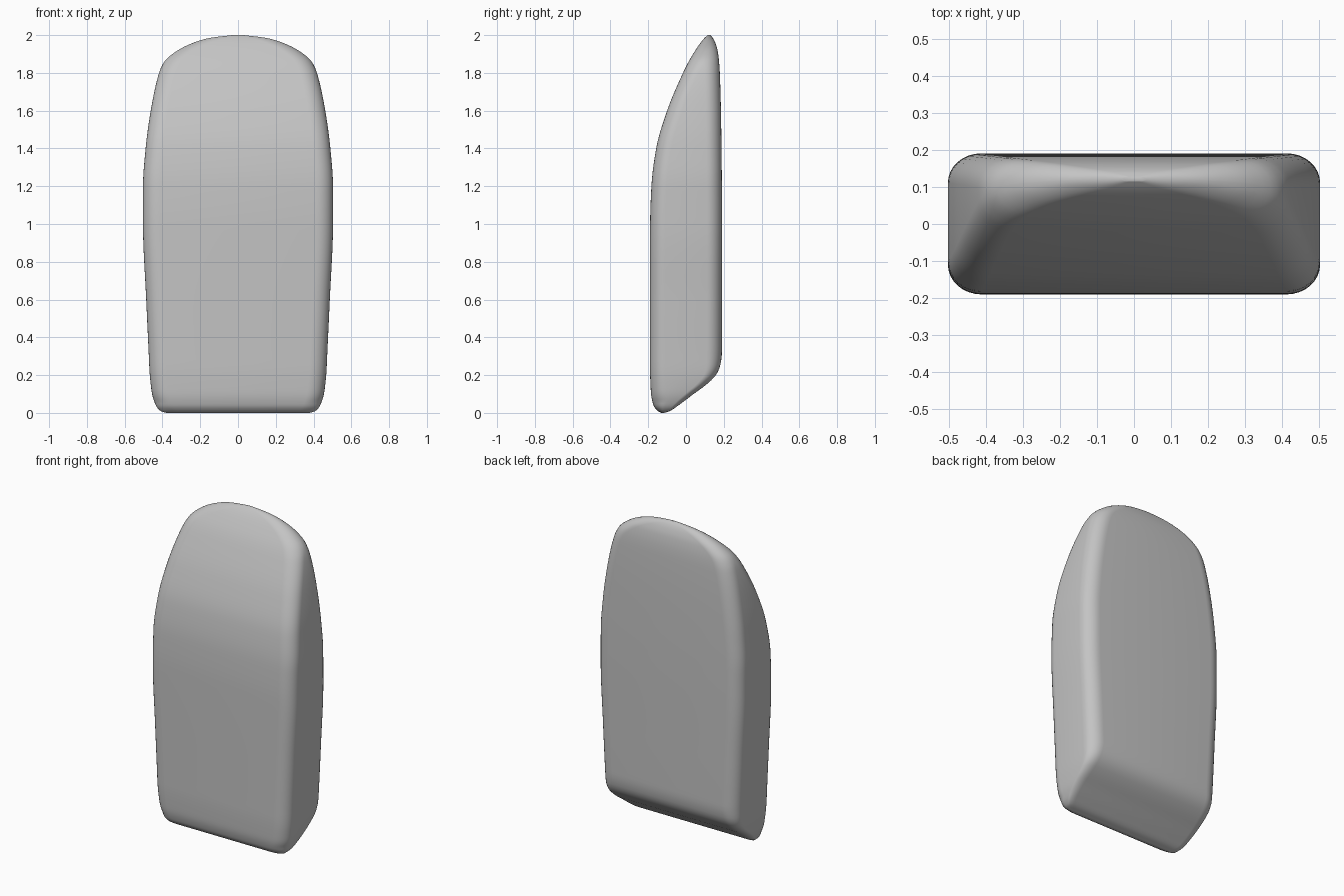
import bpy, bmesh, math

if "Cube" in bpy.data.objects:
    bpy.data.objects.remove(bpy.data.objects["Cube"])

# Profiles by height: (z, half width, front y, back y)
KEYS = [
    (0.00, 0.38, -0.130, -0.115), (0.01, 0.41, -0.150, -0.085),
    (0.04, 0.435, -0.172, -0.040), (0.10, 0.455, -0.185, 0.040),
    (0.15, 0.462, -0.188, 0.108), (0.20, 0.467, -0.190, 0.158),
    (0.25, 0.470, -0.191, 0.181), (0.32, 0.473, -0.191, 0.190),
    (0.60, 0.486, -0.191, 0.191), (1.00, 0.503, -0.190, 0.191),
    (1.20, 0.503, -0.183, 0.190), (1.40, 0.489, -0.158, 0.188),
    (1.60, 0.462, -0.100, 0.185), (1.80, 0.418, -0.016, 0.179),
    (1.86, 0.390, 0.014, 0.175), (1.92, 0.318, 0.050, 0.167),
    (1.96, 0.235, 0.077, 0.155), (1.985, 0.150, 0.098, 0.142),
    (2.00, 0.030, 0.115, 0.128),
]


def sample(z, col):
    """Smooth monotone interpolation of one profile column."""
    def slope(i):
        return (KEYS[i + 1][col] - KEYS[i][col]) / (KEYS[i + 1][0] - KEYS[i][0])

    def tangent(i):
        if i == 0 or i == len(KEYS) - 1:
            return slope(min(i, len(KEYS) - 2))
        a, b = slope(i - 1), slope(i)
        return 2 * a * b / (a + b) if a * b > 0 else 0.0

    i = max(k for k in range(len(KEYS) - 1) if KEYS[k][0] <= z)
    h = KEYS[i + 1][0] - KEYS[i][0]
    t = (z - KEYS[i][0]) / h
    return ((2*t**3 - 3*t**2 + 1) * KEYS[i][col] + (t**3 - 2*t**2 + t) * h * tangent(i)
            + (3*t**2 - 2*t**3) * KEYS[i + 1][col] + (t**3 - t**2) * h * tangent(i + 1))


def section(z, steps=8):
    """Rounded rectangle at height z."""
    w, yf, yb = (sample(z, c) for c in (1, 2, 3))
    th = yb - yf
    soft = min(1.0, 0.35 + 2.2 * z)          # crisper sides on the slanted underside
    rx, ry = min(0.09, w * 0.6), min(0.08, th * 0.48)
    corners = [(1, yb, 1, 0, soft), (-1, yb, 1, 90, soft),
               (-1, yf, -1, 180, 1), (1, yf, -1, 270, 1)]
    pts = []
    for sx, y, sy, start, k in corners:
        for s in range(steps + 1):
            a = math.radians(start + 90 * s / steps)
            pts.append((sx * (w - rx * k) + rx * k * math.cos(a),
                        y - sy * ry * k + ry * k * math.sin(a), z))
    return pts


# Rounded slab body, lofted from bottom to top
bm = bmesh.new()
N = 90
rings = []
for i in range(N + 1):
    z = 1 - math.cos(math.pi * i / N)
    rings.append([bm.verts.new(p) for p in section(min(z, 2.0))])
for lo, hi in zip(rings, rings[1:]):
    n = len(lo)
    for j in range(n):
        bm.faces.new((lo[j], lo[(j + 1) % n], hi[(j + 1) % n], hi[j]))
bm.faces.new(rings[0][::-1])
bm.faces.new(rings[-1])
bmesh.ops.recalc_face_normals(bm, faces=bm.faces)

mesh = bpy.data.meshes.new("slab_body")
bm.to_mesh(mesh)
bm.free()
body = bpy.data.objects.new("slab_body", mesh)
bpy.context.collection.objects.link(body)

# Plain grey surface
grey = bpy.data.materials.new("plain_grey")
grey.diffuse_color = (0.55, 0.55, 0.55, 1)
grey.use_nodes = True
grey.node_tree.nodes["Principled BSDF"].inputs["Base Color"].default_value = grey.diffuse_color
mesh.materials.append(grey)

bpy.context.view_layer.objects.active = body
body.select_set(True)
bpy.ops.object.shade_smooth_by_angle(angle=math.radians(40))
